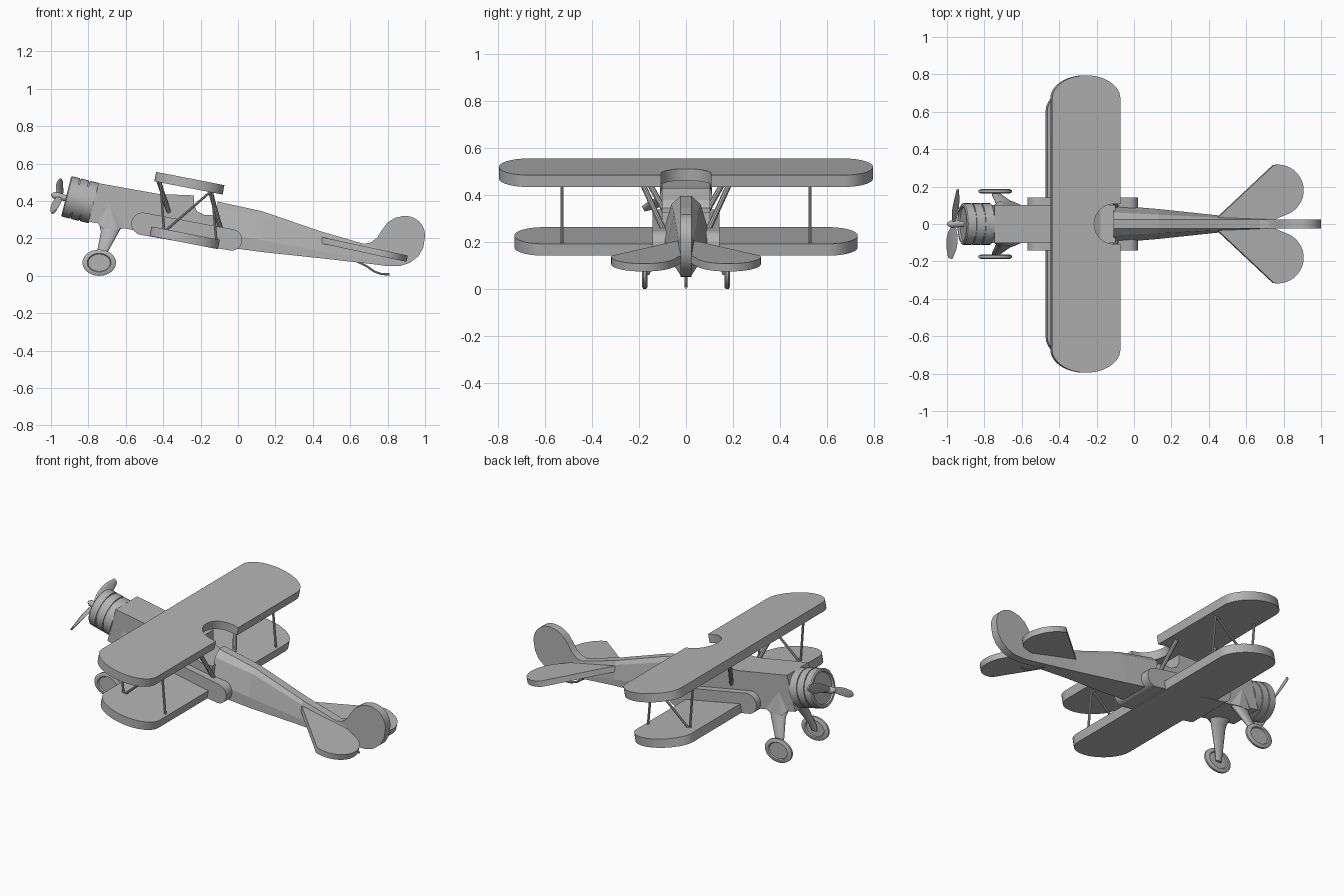
import bpy, bmesh, math
from mathutils import Vector

cube = bpy.data.objects.get("Cube")
if cube:
    bpy.data.objects.remove(cube, do_unlink=True)

GREY = (0.45, 0.45, 0.45, 1)
paint = bpy.data.materials.new("plain_grey")
paint.use_nodes = True
paint.diffuse_color = GREY
paint.node_tree.nodes["Principled BSDF"].inputs["Base Color"].default_value = GREY
PITCH = math.radians(11)


def finish(name, bm, loc=(0, 0, 0), smooth=False):
    bmesh.ops.remove_doubles(bm, verts=bm.verts, dist=1e-5)
    bmesh.ops.recalc_face_normals(bm, faces=bm.faces)
    mesh = bpy.data.meshes.new(name)
    bm.to_mesh(mesh)
    bm.free()
    mesh.materials.append(paint)
    ob = bpy.data.objects.new(name, mesh)
    bpy.context.scene.collection.objects.link(ob)
    ob.location = loc
    if smooth:
        bpy.ops.object.select_all(action='DESELECT')
        ob.select_set(True)
        bpy.context.view_layer.objects.active = ob
        bpy.ops.object.shade_smooth_by_angle(angle=math.radians(35))
    return ob


def prism(name, pts, half, side=True, loc=(0, 0, 0), smooth=False):
    """Extrude an outline: in y for side outlines, in z for plan outlines."""
    bm = bmesh.new()
    place = (lambda a, b, h: (a, h, b)) if side else (lambda a, b, h: (a, b, h))
    face = bm.faces.new([bm.verts.new(place(a, b, -half)) for a, b in pts])
    out = bmesh.ops.extrude_face_region(bm, geom=[face])
    moved = [v for v in out["geom"] if isinstance(v, bmesh.types.BMVert)]
    bmesh.ops.translate(bm, verts=moved, vec=place(0, 0, 2 * half))
    return finish(name, bm, loc, smooth)


def loft(name, rings, smooth=False):
    bm = bmesh.new()
    rows = [[bm.verts.new(p) for p in ring] for ring in rings]
    n = len(rows[0])
    for a, b in zip(rows, rows[1:]):
        for i in range(n):
            bm.faces.new((a[i], a[(i + 1) % n], b[(i + 1) % n], b[i]))
    bm.faces.new(rows[0])
    bm.faces.new(rows[-1])
    return finish(name, bm, smooth=smooth)


def lathe(name, profile, loc, axis, sides=32, scale=(1, 1, 1)):
    """Turn (distance along axis, radius) points around an axis."""
    bm = bmesh.new()
    verts = [bm.verts.new((r, 0, h)) for h, r in profile]
    edges = [bm.edges.new(pair) for pair in zip(verts, verts[1:])]
    bmesh.ops.spin(bm, geom=verts + edges, cent=(0, 0, 0), axis=(0, 0, 1),
                   angle=2 * math.pi, steps=sides)
    spin = Vector(axis).to_track_quat('Z', 'Y').to_matrix().to_4x4()
    bm.transform(spin)
    bmesh.ops.scale(bm, vec=scale, verts=bm.verts)
    return finish(name, bm, loc, True)


def strut(name, a, b, r):
    a, b = Vector(a), Vector(b)
    n = (b - a).length
    lathe(name, [(0, 0), (0, r), (n, r), (n, 0)], a, b - a, 10)


def arc(cx, cy, rx, ry, start, end, n=16):
    for i in range(n + 1):
        t = math.radians(start + (end - start) * i / n)
        yield cx + rx * math.cos(t), cy + ry * math.sin(t)


# Forward fuselage with cockpit opening
prism("forward_fuselage", [
    (-0.80, 0.29), (-0.745, 0.495), (-0.42, 0.437), (-0.235, 0.43), (-0.235, 0.38),
    (-0.22, 0.345), (-0.18, 0.325), (-0.10, 0.325), (-0.095, 0.157)], 0.102)

# Tapering rear fuselage: x, four heights, lower and upper half widths
stations = [
    (-0.11, 0.159, 0.235, 0.360, 0.397, 0.100, 0.062),
    (0.13, 0.127, 0.190, 0.320, 0.345, 0.080, 0.050),
    (0.45, 0.093, 0.130, 0.212, 0.235, 0.046, 0.034),
    (0.74, 0.060, 0.085, 0.140, 0.152, 0.024, 0.024)]
rings = []
for x, bottom, mid, upper, top, w, wu in stations:
    half = [(w, bottom), (w, mid), (wu, upper), (0.024, top)]
    rings.append([(x, y, z) for y, z in half] + [(x, -y, z) for y, z in reversed(half)])
loft("rear_fuselage", rings)

# Rounded wing root fairing
prism("wing_root_fairing", list(arc(-0.51, 0.278, 0.06, 0.06, 79, 259))
      + list(arc(-0.035, 0.192, 0.057, 0.057, -101, 79)), 0.143, smooth=True)


# Wings
def wing(name, span, loc, notch):
    chord, tip = 0.186, 0.125
    pts = list(arc(0, span - tip, chord, tip, 0, 180, 24))
    pts += arc(0, tip - span, chord, tip, 180, 360, 24)
    if notch:
        pts += [(chord, -0.107), *arc(0.15, 0, 0.107, 0.107, -90, -270), (chord, 0.107)]
    ob = prism(name, pts, 0.0255, False, loc, True)
    ob.rotation_euler.y = PITCH


wing("upper_wing", 0.795, (-0.26, 0, 0.495), True)
wing("lower_wing", 0.73, (-0.285, 0, 0.203), False)

# Engine cowl with two grooves and a recessed front
forward = Vector((-0.97, 0, 0.242))
R = 0.111
lathe("engine_cowl", [
    (-0.076, 0), (-0.076, R), (-0.028, R), (-0.028, R - 0.006), (-0.022, R - 0.006),
    (-0.022, R), (0.022, R), (0.022, R - 0.006), (0.028, R - 0.006), (0.028, R),
    (0.070, R), (0.076, R - 0.006), (0.076, R - 0.018), (0.066, R - 0.022), (0.066, 0)],
    (-0.845, 0, 0.407), forward, 40)

# Propeller hub and blades
lathe("propeller_hub", [(-0.06, 0), (-0.06, 0.014), (0.0, 0.02), (0.025, 0.017),
                        (0.038, 0.008), (0.041, 0)], (-0.96, 0, 0.425), forward, 20)
along = Vector((0.10, 0.90, 0.41)).normalized()
for side, label in ((1, "left"), (-1, "right")):
    blade = []
    for i in range(11):
        s = i / 10
        width = 0.008 + 0.028 * math.sin(math.pi * min(1, s * 0.93)) ** 0.8
        twist = math.radians(55 - 25 * s)
        across = along.cross(forward).normalized()
        flat = (across * math.cos(twist) + forward * side * math.sin(twist)).normalized()
        thick = flat.cross(along)
        centre = Vector((-0.963, 0, 0.424)) + along * side * (0.01 + 0.19 * s)
        blade.append([centre + flat * width * u + thick * 0.006 * v
                      for u, v in arc(0, 0, 1, 1, 0, 330, 11)])
    loft("propeller_blade_" + label, blade, True)

# Undercarriage and wing struts, mirrored
for side, label in ((1, "left"), (-1, "right")):
    lathe("wheel_" + label, [
        (-0.005, 0), (-0.005, 0.046), (-0.012, 0.050), (-0.012, 0.059), (-0.006, 0.07),
        (0.006, 0.07), (0.012, 0.059), (0.012, 0.050), (0.005, 0.046), (0.005, 0)],
        (-0.742, side * 0.175, 0.07), (0, 1, 0), 36, (1.28, 1, 1))
    leg = []
    for x, y, z, rx, ry in ((-0.672, 0.07, 0.30, 0.075, 0.035), (-0.685, 0.10, 0.235, 0.048, 0.025),
                            (-0.735, 0.155, 0.10, 0.024, 0.014), (-0.742, 0.166, 0.06, 0.018, 0.01)):
        leg.append([(a, side * b, z) for a, b in arc(x, y, rx, ry, 0, 345, 23)])
    loft("undercarriage_leg_" + label, leg, True)

    # Pointed fairing above the leg
    bm = bmesh.new()
    for x, y, z in ((-0.69, 0.1, 0.39), (-0.75, 0.1, 0.28), (-0.60, 0.1, 0.255),
                    (-0.72, 0.122, 0.25), (-0.65, 0.122, 0.25)):
        bm.verts.new((x, side * y, z))
    bmesh.ops.convex_hull(bm, input=bm.verts)
    finish("leg_fairing_" + label, bm)

    y = side * 0.527
    strut("front_wing_strut_" + label, (-0.415, y, 0.51), (-0.395, y, 0.235), 0.007)
    strut("diagonal_wing_strut_" + label, (-0.135, y, 0.46), (-0.395, y, 0.235), 0.007)
    strut("rear_wing_strut_" + label, (-0.14, y, 0.46), (-0.115, y, 0.18), 0.007)
    strut("front_cabane_strut_" + label, (-0.425, side * 0.19, 0.51), (-0.37, side * 0.095, 0.34), 0.012)
    strut("rear_cabane_strut_" + label, (-0.15, side * 0.19, 0.46), (-0.09, side * 0.09, 0.24), 0.012)

# Tail surfaces
lobe = [(0.44, 0.03), (0.745, 0.315), *arc(0.765, 0.18, 0.14, 0.138, 90, -65), (0.74, 0.02), (0.70, 0)]
shift = 0.67
plan = [((x - shift) / math.cos(PITCH), y) for x, y in lobe]
plan += [(x, -y) for x, y in reversed(plan[:-1])]
stabiliser = prism("tailplane", plan, 0.017, False, (shift, 0, 0.142), True)
stabiliser.rotation_euler.y = PITCH + 0.02

prism("tail_fin", [
    (0.66, 0.09), (0.66, 0.168), (0.71, 0.178), (0.745, 0.205), (0.77, 0.245), (0.80, 0.285),
    (0.84, 0.310), *arc(0.895, 0.215, 0.105, 0.105, 100, -5, 14),
    (0.99, 0.15), (0.965, 0.105), (0.92, 0.070), (0.87, 0.053), (0.80, 0.052), (0.70, 0.065)],
    0.024, smooth=True)

# Tail skid
skid = [(0.64, 0.075), (0.69, 0.05), (0.73, 0.022), (0.77, 0.009), (0.81, 0.008)]
for i, (a, b) in enumerate(zip(skid, skid[1:])):
    strut("tail_skid_%d" % (i + 1), (a[0], 0, a[1]), (b[0], 0, b[1]), 0.006)
